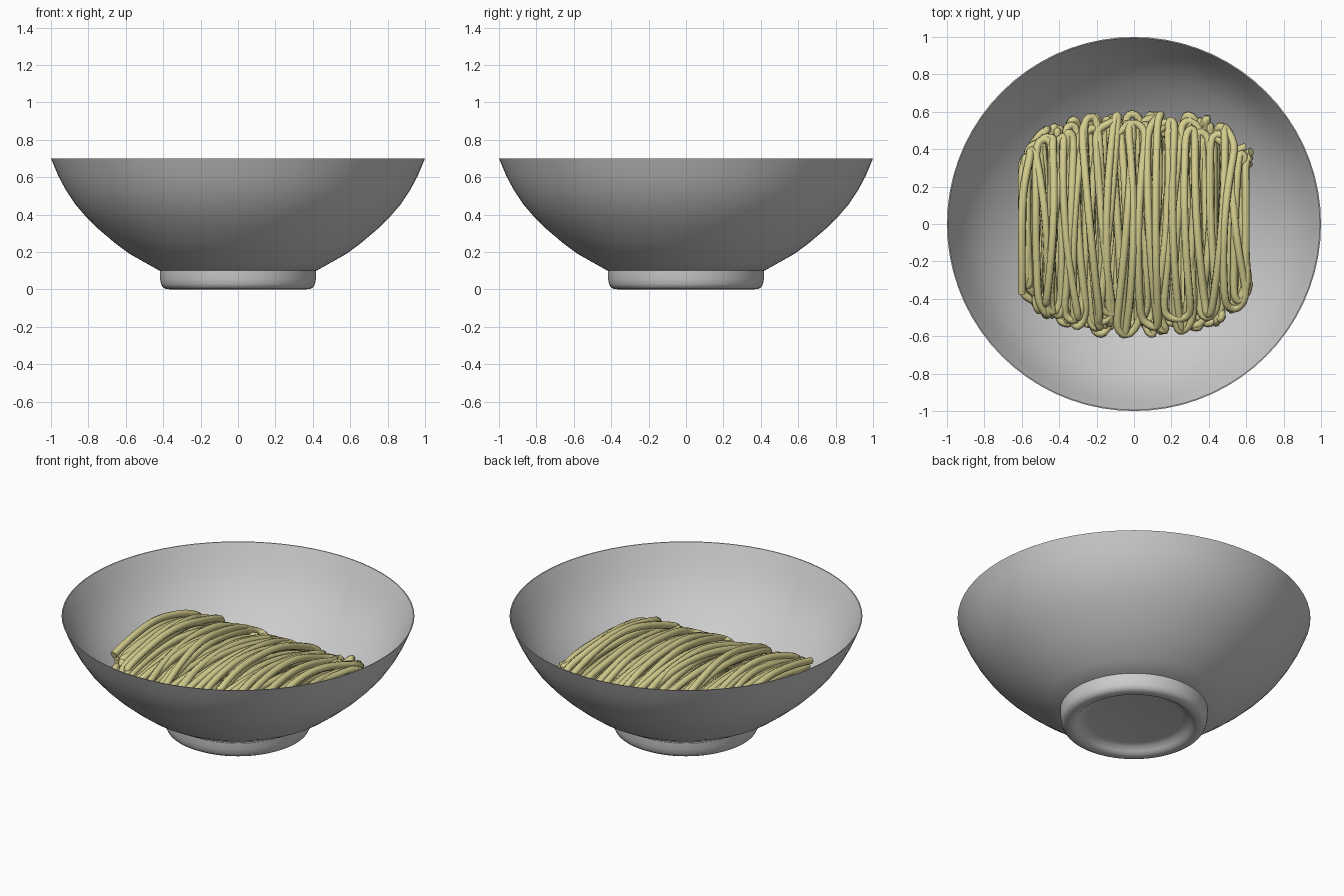
import bpy, math, random

if "Cube" in bpy.data.objects:
    bpy.data.objects.remove(bpy.data.objects["Cube"])

random.seed(4)
SEG = 72
NOODLE_R = 0.021


def lathe(name, profile):
    """Revolve an (r, z) profile round z; points on the axis become poles."""
    verts, rings, faces = [], [], []
    for r, z in profile:
        n = 1 if r == 0 else SEG
        rings.append([len(verts) + i for i in range(n)])
        for i in range(n):
            a = 2 * math.pi * i / SEG
            verts.append((r * math.cos(a), r * math.sin(a), z))
    for a, b in zip(rings, rings[1:]):
        for i in range(SEG):
            j = (i + 1) % SEG
            quad = [a[i % len(a)], a[j % len(a)], b[j % len(b)], b[i % len(b)]]
            faces.append(list(dict.fromkeys(quad)))
    mesh = bpy.data.meshes.new(name)
    mesh.from_pydata(verts, [], faces)
    obj = bpy.data.objects.new(name, mesh)
    bpy.context.collection.objects.link(obj)
    bpy.context.view_layer.objects.active = obj
    obj.select_set(True)
    bpy.ops.object.shade_smooth_by_angle(angle=math.radians(40))
    obj.select_set(False)
    return obj


# bowl: thin wall, outside from the base up, then back down the inside
wall = [(0.42, 0.10), (0.50, 0.145), (0.58, 0.19), (0.66, 0.25), (0.74, 0.317),
        (0.81, 0.385), (0.87, 0.455), (0.92, 0.53), (0.96, 0.605), (1.0, 0.70)]
outer = [(0, 0.09), (0.25, 0.09)] + wall
inner = [(r - 0.008, z + 0.009) for r, z in wall[:-1]][::-1]
lathe("bowl", outer + [(0.994, 0.70)] + inner + [(0.25, 0.105), (0, 0.105)])

# foot: rounded ring with a shallow hollow underneath
lathe("foot", [(0, 0.045), (0.27, 0.045), (0.305, 0.038), (0.325, 0.018),
               (0.34, 0.005), (0.36, 0.0), (0.385, 0.002), (0.403, 0.012),
               (0.412, 0.03), (0.417, 0.06), (0.418, 0.10), (0.40, 0.105), (0, 0.10)])


# noodles: layers of strands folded back and forth along y
def floor_z(x, y):
    r = math.hypot(x, y)
    for (r0, z0), (r1, z1) in zip(wall, wall[1:]):
        if r0 <= r <= r1:
            return z0 + (z1 - z0) * (r - r0) / (r1 - r0) + 0.012
    return 0.115


def top_z(x, y):
    return 0.45 - 0.04 * x - 0.45 * y * y


def reach(x):
    return 0.57 * (1 - min(abs(x) / 0.72, 1) ** 4) ** 0.7


def strand(level):
    """One strand crossing the whole pile, at height fraction level."""
    pts = []
    x, side = -0.59, random.choice((-1, 1))
    while x < 0.60:
        end = max(reach(x), 0.2) * random.uniform(0.82, 1.04)
        lean = random.uniform(-0.05, 0.05)
        bow = random.uniform(-0.04, 0.04)
        lift = random.uniform(-0.05, 0.04)
        for s in (-0.97, -0.75, -0.35, 0.05, 0.45, 0.8, 0.98):
            px = max(-0.6, min(0.62, x + lean * s + bow * (1 - s * s)))
            py = side * s * end
            low = floor_z(px, py) + 0.035
            z = low + (top_z(px, py) - low) * level + lift * (1 - 0.5 * s * s)
            pts.append((px, py, max(low, z + random.uniform(-0.012, 0.012))))
        # fold over at the end of the pass
        fx = max(-0.6, min(0.63, x + 0.03))
        fy = side * end * 1.03
        low = floor_z(fx, fy) + 0.035
        pts.append((fx, fy, low + (top_z(fx, fy) - low) * level))
        x += random.choice((0.045, 0.06, 0.075, 0.09, -0.03))
        side = -side
    return pts


curve = bpy.data.curves.new("noodles", "CURVE")
curve.dimensions = "3D"
curve.bevel_depth = NOODLE_R
curve.bevel_resolution = 2
curve.resolution_u = 3
curve.use_fill_caps = True
LAYERS = 8
for k in range(LAYERS):
    path = strand(k / (LAYERS - 1))
    spline = curve.splines.new("NURBS")
    spline.points.add(len(path) - 1)
    for p, co in zip(spline.points, path):
        p.co = (*co, 1)
    spline.order_u = 4
    spline.use_endpoint_u = True
    spline.use_smooth = True

noodles = bpy.data.objects.new("noodles", curve)
bpy.context.collection.objects.link(noodles)
mat = bpy.data.materials.new("noodle_yellow")
mat.diffuse_color = (0.66, 0.61, 0.27, 1)
mat.use_nodes = True
mat.node_tree.nodes["Principled BSDF"].inputs["Base Color"].default_value = mat.diffuse_color
curve.materials.append(mat)
